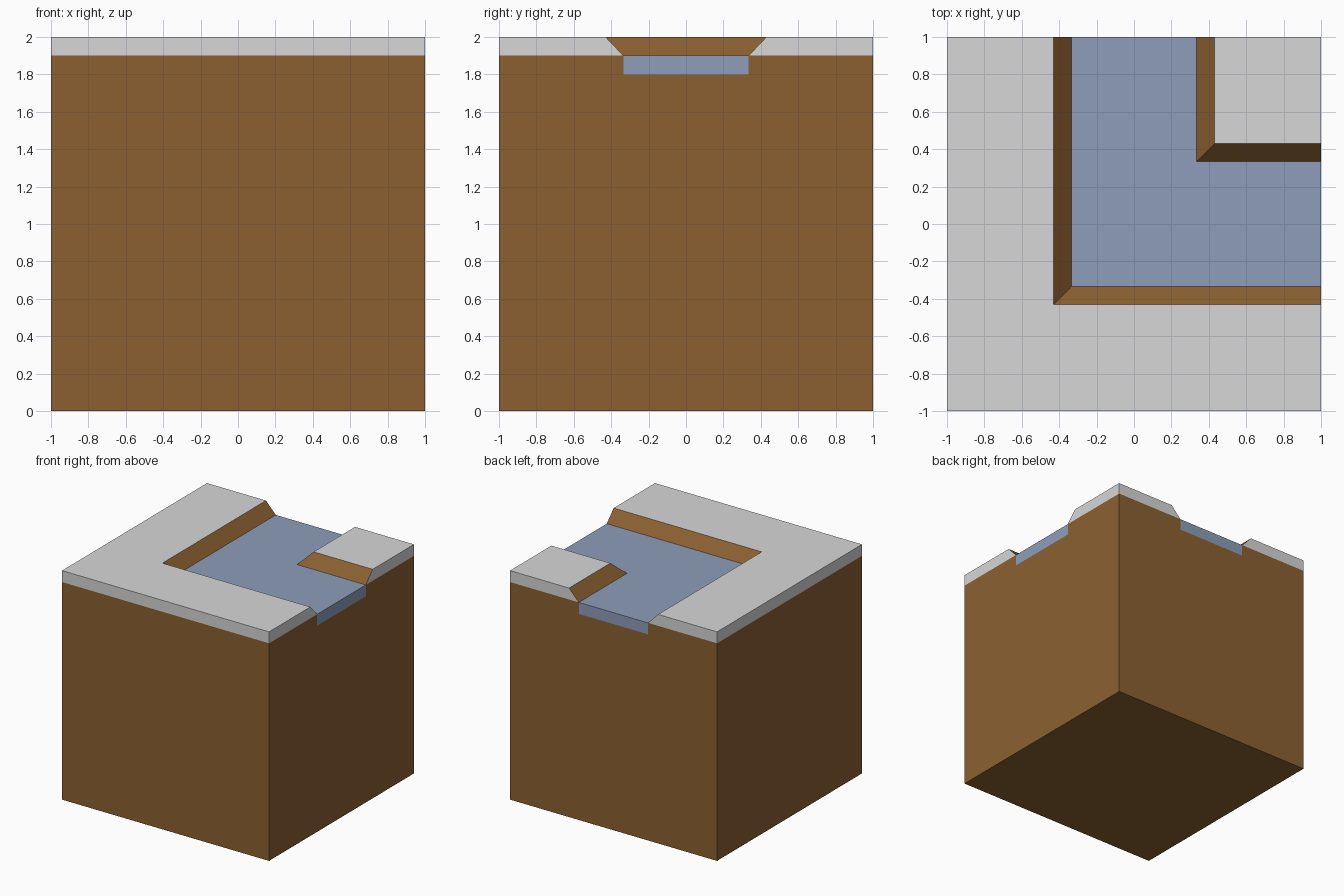
import bpy, bmesh

if "Cube" in bpy.data.objects:
    bpy.data.objects.remove(bpy.data.objects["Cube"])

BED, LEVEL, TOP = 1.80, 1.90, 2.00   # channel bed, water level, ground top
NARROW, WIDE = 0.335, 0.43           # channel half width at water and at top


def material(name, rgb):
    m = bpy.data.materials.new(name)
    m.diffuse_color = (*rgb, 1.0)
    m.use_nodes = True
    m.node_tree.nodes["Principled BSDF"].inputs["Base Color"].default_value = m.diffuse_color
    return m


DIRT = material("brown earth", (0.260, 0.118, 0.031))
SNOW = material("pale grey", (0.680, 0.680, 0.680))
WATER = material("blue water", (0.270, 0.340, 0.490))


# Plan outlines, all counter-clockwise
def channel(d, reach=1.0):
    r = reach
    return [(-d, r), (-d, -d), (r, -d), (r, d), (d, d), (d, r)]


def outer_bank(d):
    return [(-1, -1), (1, -1), (1, -d), (-d, -d), (-d, 1), (-1, 1)]


def inner_bank(d):
    return [(d, d), (1, d), (1, 1), (d, 1)]


def loft(name, low, high, z0, z1, mats, base=True, slope_index=None):
    """Solid between two outlines; tilted faces may get their own material."""
    bm = bmesh.new()
    a = [bm.verts.new((x, y, z0)) for x, y in low]
    b = [bm.verts.new((x, y, z1)) for x, y in high]
    n = len(a)
    for i in range(n):
        j = (i + 1) % n
        bm.faces.new((a[i], a[j], b[j], b[i]))
    bm.faces.new(b)
    if base:
        bm.faces.new(a[::-1])
    bm.normal_update()
    if slope_index is not None:
        for f in bm.faces:
            if 0.1 < f.normal.z < 0.9:
                f.material_index = slope_index
    me = bpy.data.meshes.new(name)
    bm.to_mesh(me)
    bm.free()
    for m in mats:
        me.materials.append(m)
    ob = bpy.data.objects.new(name, me)
    bpy.context.collection.objects.link(ob)
    return ob


# Earth block with the bend of the river cut out
square = [(-1, -1), (1, -1), (1, 1), (-1, 1)]
block = loft("earth_block", square, square, 0, LEVEL, [DIRT])
cut_plan = channel(NARROW, 1.2)
cutter = loft("channel_cutter", cut_plan, cut_plan, BED, TOP + 0.1, [DIRT])
cutter.hide_render = True
cutter.display_type = 'WIRE'
cut = block.modifiers.new("channel", 'BOOLEAN')
cut.operation = 'DIFFERENCE'
cut.solver = 'EXACT'
cut.object = cutter

# Water filling the channel
loft("river_water", channel(NARROW), channel(NARROW), BED, LEVEL, [WATER])

# Ground cover with bare earth slopes towards the water
for name, plan in (("outer_bank", outer_bank), ("inner_bank", inner_bank)):
    loft(name, plan(NARROW), plan(WIDE), LEVEL, TOP, [SNOW, DIRT],
         base=False, slope_index=1)
